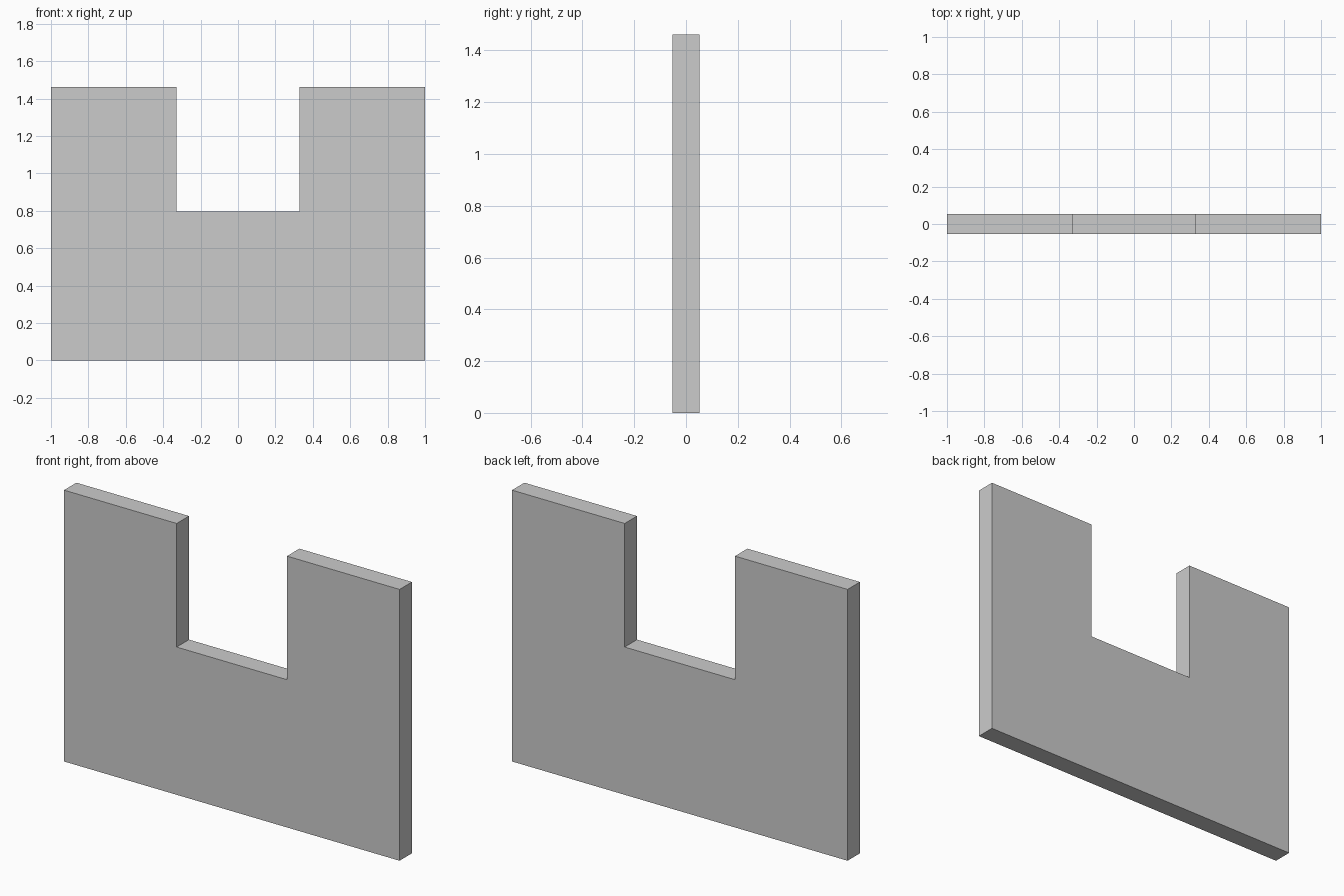
import bpy, bmesh

if "Cube" in bpy.data.objects:
    bpy.data.objects.remove(bpy.data.objects["Cube"])

HALF_WIDTH, NOTCH_HALF = 1.0, 0.329
HEIGHT, NOTCH_FLOOR = 1.462, 0.796
THICKNESS = 0.105

# Right half of the outline, mirrored to make the full U-shaped profile
right = [(HALF_WIDTH, 0), (HALF_WIDTH, HEIGHT), (NOTCH_HALF, HEIGHT), (NOTCH_HALF, NOTCH_FLOOR)]
outline = right + [(-x, z) for x, z in reversed(right)]

# Notched panel: front face extruded through the thickness
bm = bmesh.new()
face = bm.faces.new([bm.verts.new((x, -THICKNESS / 2, z)) for x, z in outline])
extruded = bmesh.ops.extrude_face_region(bm, geom=[face], use_keep_orig=True)
back = [v for v in extruded["geom"] if isinstance(v, bmesh.types.BMVert)]
bmesh.ops.translate(bm, verts=back, vec=(0, THICKNESS, 0))
bmesh.ops.recalc_face_normals(bm, faces=bm.faces)

mesh = bpy.data.meshes.new("notched_panel")
bm.to_mesh(mesh)
bm.free()
panel = bpy.data.objects.new("notched_panel", mesh)
bpy.context.collection.objects.link(panel)
